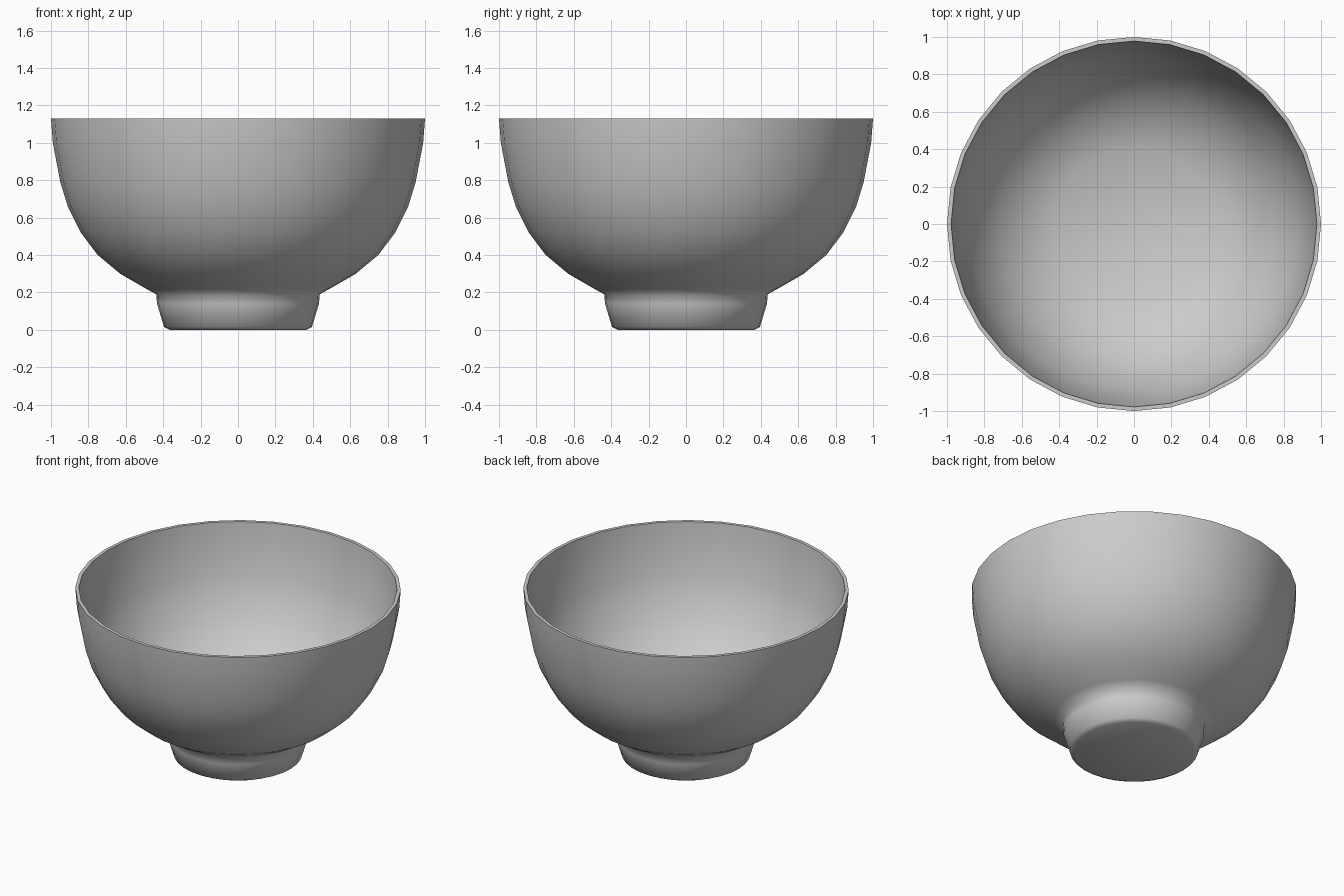
import bpy
import bmesh
import math

SEGMENTS = 32

if "Cube" in bpy.data.objects:
    bpy.data.objects.remove(bpy.data.objects["Cube"], do_unlink=True)


def make_material(name, colour):
    mat = bpy.data.materials.new(name)
    mat.use_nodes = True
    mat.diffuse_color = colour
    mat.node_tree.nodes["Principled BSDF"].inputs["Base Color"].default_value = colour
    return mat


def lathe(name, profile, material, sharp_angle):
    """Revolve an (r, z) profile; points on the axis become poles."""
    bm = bmesh.new()
    verts = [bm.verts.new((r, 0, z)) for r, z in profile]
    edges = [bm.edges.new(pair) for pair in zip(verts, verts[1:])]
    bmesh.ops.spin(bm, geom=verts + edges, cent=(0, 0, 0), axis=(0, 0, 1),
                   angle=math.tau, steps=SEGMENTS)
    bmesh.ops.remove_doubles(bm, verts=bm.verts, dist=0.0005)
    bmesh.ops.recalc_face_normals(bm, faces=bm.faces)
    mesh = bpy.data.meshes.new(name)
    bm.to_mesh(mesh)
    bm.free()
    mesh.materials.append(material)
    obj = bpy.data.objects.new(name, mesh)
    bpy.context.collection.objects.link(obj)
    bpy.ops.object.select_all(action="DESELECT")
    obj.select_set(True)
    bpy.context.view_layer.objects.active = obj
    bpy.ops.object.shade_smooth_by_angle(angle=math.radians(sharp_angle))
    return obj


grey = make_material("grey ceramic", (0.6, 0.6, 0.6, 1))

# Foot, from the centre of the base up to the seam
foot = [(0, 0), (0.365, 0), (0.395, 0.015), (0.433, 0.14), (0.437, 0.19)]

# Outer wall, from just above the seam to the rim
outer = [(0.5, 0.225), (0.63, 0.3), (0.75, 0.4), (0.84, 0.52),
         (0.91, 0.66), (0.95, 0.79), (0.99, 1.0), (1.0, 1.13)]

# Inner wall, from the thin rim down to the flat floor
inner = [(0.978, 1.13), (0.967, 1.0), (0.928, 0.79), (0.888, 0.67),
         (0.82, 0.535), (0.735, 0.42), (0.618, 0.322), (0.42, 0.215), (0, 0.215)]

lathe("bowl", foot + outer + inner, grey, 75)
